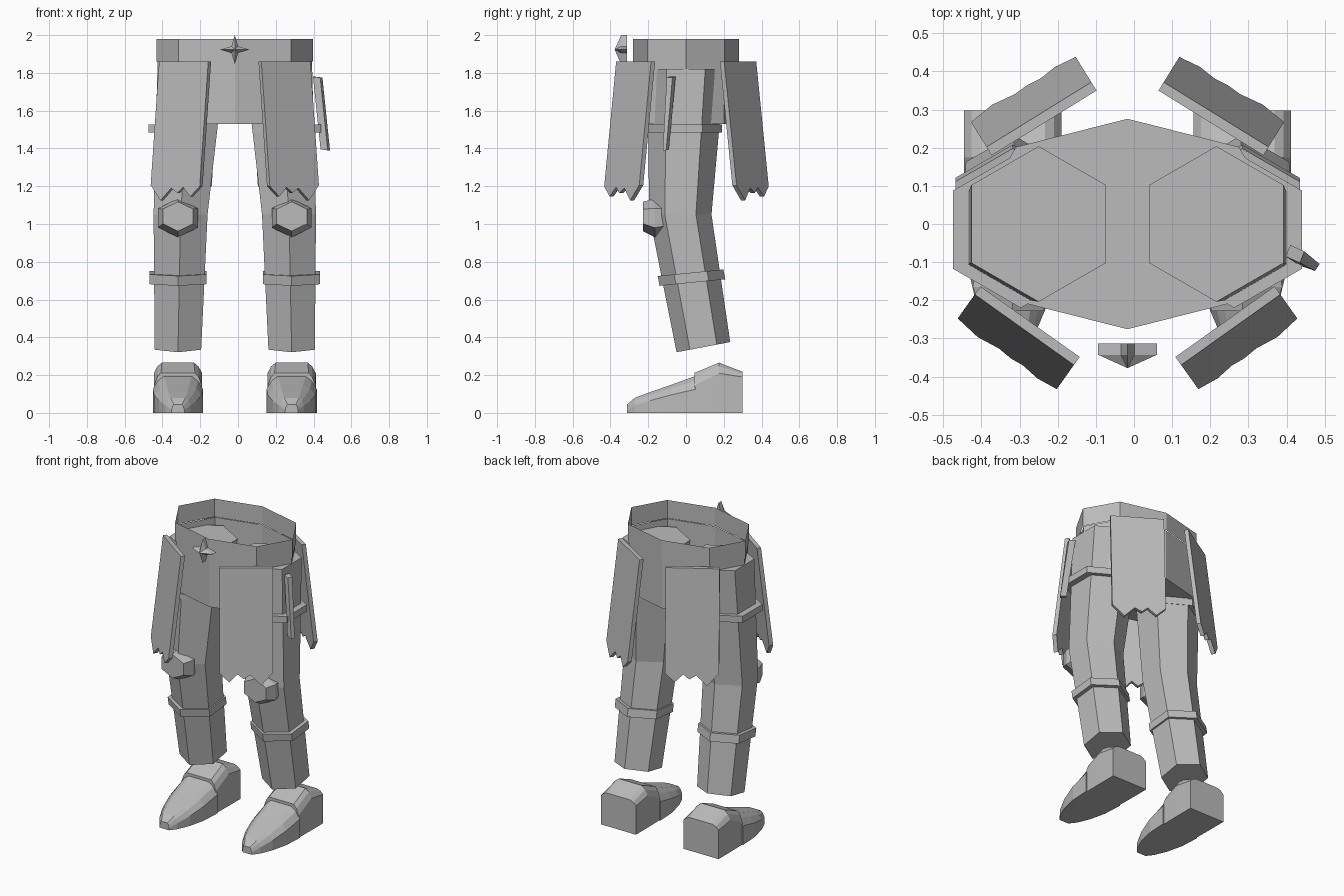
import bpy, bmesh, math
from mathutils import Vector

if "Cube" in bpy.data.objects:
    bpy.data.objects.remove(bpy.data.objects["Cube"])

CX = -0.017  # body centre line

grey = bpy.data.materials.new("plain_grey")
grey.diffuse_color = (0.5, 0.5, 0.5, 1)
grey.use_nodes = True
grey.node_tree.nodes["Principled BSDF"].inputs["Base Color"].default_value = grey.diffuse_color


def finish(name, bm):
    bmesh.ops.recalc_face_normals(bm, faces=bm.faces)
    me = bpy.data.meshes.new(name)
    bm.to_mesh(me)
    bm.free()
    me.materials.append(grey)
    ob = bpy.data.objects.new(name, me)
    bpy.context.collection.objects.link(ob)
    return ob


def loft(name, rings, cap_start=True, cap_end=True):
    """Join equal-length rings of points with quads."""
    bm = bmesh.new()
    vs = [[bm.verts.new(p) for p in ring] for ring in rings]
    n = len(vs[0])
    for a, b in zip(vs, vs[1:]):
        for i in range(n):
            j = (i + 1) % n
            bm.faces.new((a[i], a[j], b[j], b[i]))
    if cap_start:
        bm.faces.new(vs[0])
    if cap_end:
        bm.faces.new(vs[-1])
    return finish(name, bm)


def hexagon(x, y, z, r, tilt=0.0):
    """Level six-sided ring with a corner to the front; tilt raises the back."""
    pts = []
    for k in range(6):
        a = math.radians(90 + 60 * k)
        dy = r * math.sin(a)
        pts.append((x + r * math.cos(a), y + dy, z + tilt * dy))
    return pts


def waist(z, s=1.0):
    half = [(0.415, 0), (0.297, 0.205), (0, 0.28), (-0.297, 0.205)]
    pts = half + [(-x, -y) for x, y in half]
    return [(CX + x * s, y * s, z) for x, y in pts]


# Hips: cup closed at the bottom, and the belt band above it
loft("hips", [waist(1.53, 0.985), waist(1.86, 0.985)], True, False)
loft("belt", [waist(1.86), waist(1.98)], False, False)

# Belt buckle: four-pointed star with a raised centre
bm = bmesh.new()
back, front = [], []
for k in range(8):
    r = (0.077 if k % 2 == 0 else 0.025)
    a = k * math.pi / 4
    x, z = CX + r * math.cos(a), 1.923 + r * math.sin(a)
    back.append(bm.verts.new((x, -0.313, z)))
    front.append(bm.verts.new((x, -0.343, z)))
peak = bm.verts.new((CX, -0.378, 1.923))
bm.faces.new(back)
for i in range(8):
    j = (i + 1) % 8
    bm.faces.new((back[i], back[j], front[j], front[i]))
    bm.faces.new((front[i], front[j], peak))
finish("star_buckle", bm)


# Skirt panels: slanted slabs with a ragged hem
def skirt_panel(name, a, b):
    a, b = Vector((*a, 0)), Vector((*b, 0))
    n = Vector((b.y - a.y, a.x - b.x, 0)).normalized()
    if n.dot((a + b) / 2) < 0:
        n = -n
    hem = [(0, 1.205), (0.22, 1.125), (0.42, 1.19), (0.55, 1.165),
           (0.66, 1.195), (0.82, 1.145), (1, 1.20)]
    outline = [(1, 1.86), (0, 1.86)] + hem
    rings = []
    for t in (0, 0.026):
        rings.append([a.lerp(b, u) + Vector((0, 0, z))
                      - n * (t + 0.08 * (z - 1.18) / 0.68) for u, z in outline])
    loft(name, rings)


for side, s in (("left", -1), ("right", 1)):
    skirt_panel("front_skirt_" + side, (CX + s * 0.447, -0.25), (CX + s * 0.187, -0.435))
    skirt_panel("back_skirt_" + side, (CX + s * 0.412, 0.27), (CX + s * 0.137, 0.44))


def boot_section(x, y, w, h, tw, th):
    """Cross-section: upright sides, rounded shoulder, flat top."""
    mw, mh = w * 0.55 + tw * 0.45, h * 0.35 + th * 0.65
    half = [(w, 0), (w, h), (mw, mh), (tw, th)]
    pts = half + [(-px, pz) for px, pz in reversed(half)]
    return [(x + px, y, pz) for px, pz in pts]


for side, s in (("left", -1), ("right", 1)):
    def X(d):
        return CX + s * d

    # Leg: six-sided tube bent at the knee
    loft("leg_" + side, [hexagon(X(0.233), 0, 1.82, 0.204),
                         hexagon(X(0.287), -0.03, 1.05, 0.165),
                         hexagon(X(0.301), 0.092, 0.348, 0.142, 0.19)])
    # Thigh strap
    loft("thigh_strap_" + side, [hexagon(X(0.28), -0.015, z, 0.205)
                                 for z in (1.485, 1.528)])
    # Shin cuff
    loft("shin_cuff_" + side, [hexagon(X(0.301), 0.034, 0.69, 0.174, 0.1),
                               hexagon(X(0.301), 0.024, 0.742, 0.174, 0.1)])

    # Knee pad: six-sided block with a smaller front
    rings = []
    for y, r, z in ((-0.115, 0.125, 1.035), (-0.165, 0.138, 1.032), (-0.228, 0.105, 1.04)):
        rings.append([(X(0.301) + r * 0.88 * math.sin(k * math.pi / 3), y,
                       z + r * 0.74 * math.cos(k * math.pi / 3)) for k in range(6)])
    loft("knee_pad_" + side, rings)

    # Boot heel and toe cap
    bx = X(0.301)
    loft("boot_heel_" + side, [boot_section(bx, *p) for p in (
        (0.298, 0.128, 0.19, 0.085, 0.218),
        (0.175, 0.128, 0.21, 0.085, 0.266),
        (0.045, 0.126, 0.145, 0.09, 0.212))])
    loft("boot_toe_" + side, [boot_section(bx, *p) for p in (
        (0.05, 0.133, 0.125, 0.075, 0.195),
        (-0.08, 0.126, 0.095, 0.06, 0.148),
        (-0.19, 0.100, 0.065, 0.05, 0.110),
        (-0.27, 0.066, 0.04, 0.04, 0.080),
        (-0.312, 0.034, 0.015, 0.022, 0.045))])

# Sheath hanging at the right hip
loft("hip_sheath", [
    [(0.397, -0.085, 1.78), (0.41, -0.055, 1.78), (0.447, -0.072, 1.775), (0.435, -0.102, 1.775)],
    [(0.437, -0.11, 1.395), (0.45, -0.09, 1.395), (0.487, -0.105, 1.39), (0.475, -0.123, 1.39)]])
